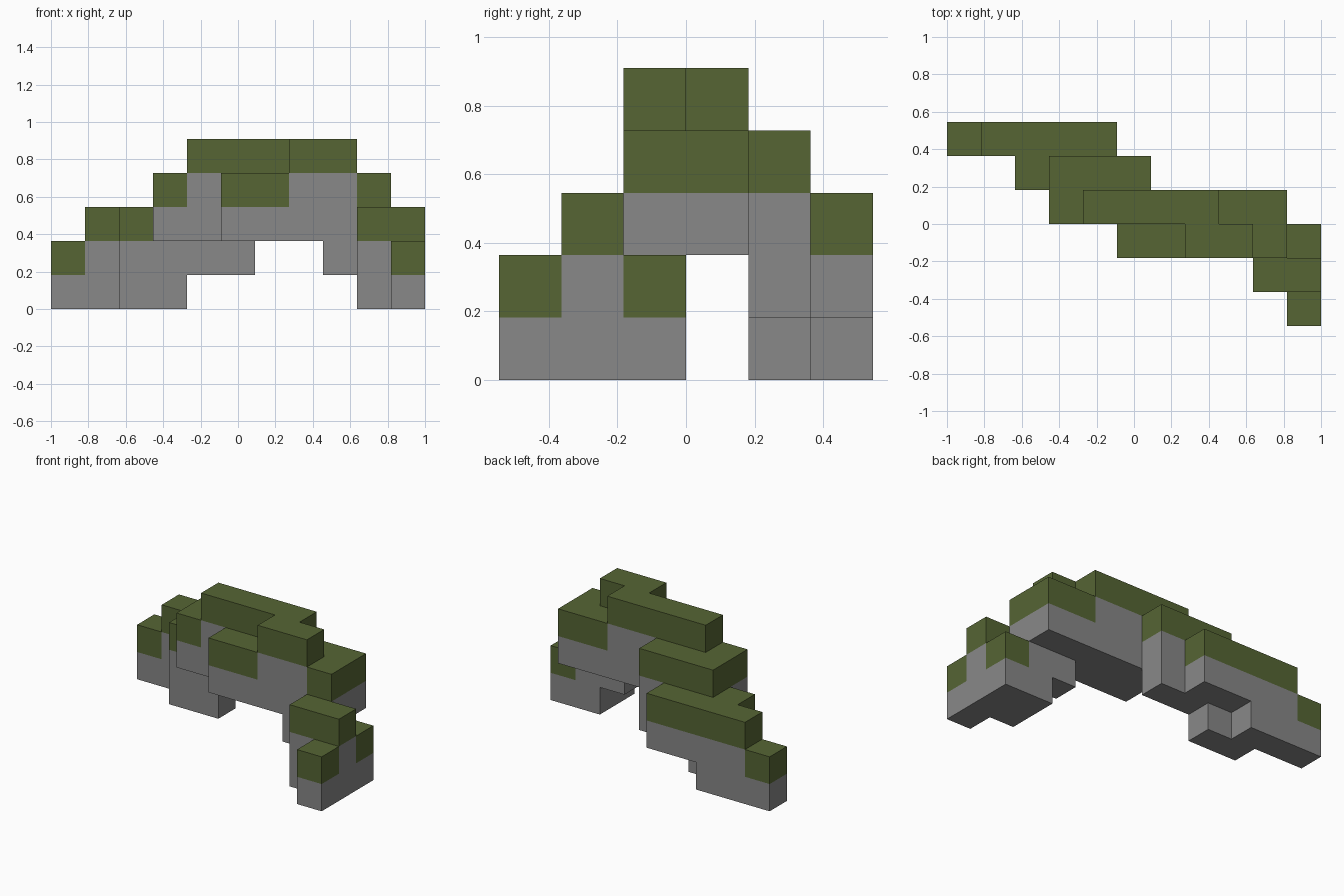
import bpy, bmesh
from mathutils import Vector

if "Cube" in bpy.data.objects:
    bpy.data.objects.remove(bpy.data.objects["Cube"], do_unlink=True)

U = 2 / 11                                   # edge of one block
ORIGIN = Vector((-1, -3 * U, 0))
STEPS = (-1, 1)


def make_material(name, rgb):
    mat = bpy.data.materials.new(name)
    mat.use_nodes = True
    mat.diffuse_color = (*rgb, 1)
    mat.node_tree.nodes["Principled BSDF"].inputs["Base Color"].default_value = (*rgb, 1)
    return mat


STONE = make_material("stone grey", (0.246, 0.246, 0.246))
GRASS = make_material("grass green", (0.092, 0.130, 0.034))

# Each part is made of block runs: row, first x, end x, bottom, top
PARTS = {
    "left_leg": [(0, 10, 11, 0, 2), (1, 9, 11, 0, 3), (2, 9, 10, 0, 4), (2, 10, 11, 0, 2)],
    "front_span": [(2, 5, 7, 2, 4), (2, 7, 8, 2, 5), (2, 8, 9, 1, 5)],
    "back_span": [(3, 3, 4, 2, 4), (3, 4, 8, 2, 5), (3, 8, 10, 2, 4)],
    "right_leg_inner": [(4, 2, 3, 0, 3), (4, 3, 4, 0, 4), (4, 4, 6, 1, 4)],
    "right_leg_outer": [(5, 0, 1, 0, 2), (5, 1, 3, 0, 3), (5, 3, 5, 1, 3)],
}


def blocks(runs):
    """Map every block to its material slot: the top block of a column is grass."""
    return {(x, row, z): int(z == top - 1)
            for row, start, end, bottom, top in runs
            for x in range(start, end) for z in range(bottom, top)}


SOLID = {cell for runs in PARTS.values() for cell in blocks(runs)}


def build(name, runs):
    bm = bmesh.new()
    for cell, slot in blocks(runs).items():
        centre = Vector(cell) + Vector((0.5, 0.5, 0.5))
        for axis in range(3):
            for step in STEPS:
                normal = Vector((0, 0, 0))
                normal[axis] = step
                if tuple(int(a + b) for a, b in zip(cell, normal)) in SOLID:
                    continue                 # only outer faces are kept
                side = Vector((0, 0, 0))
                side[(axis + 1) % 3] = 0.5
                up = normal.cross(side)
                mid = centre + normal / 2
                corners = (mid - side - up, mid + side - up, mid + side + up, mid - side + up)
                face = bm.faces.new([bm.verts.new(ORIGIN + c * U) for c in corners])
                face.material_index = slot
    # Join blocks into broad flat faces, keeping the colour border
    bmesh.ops.remove_doubles(bm, verts=bm.verts, dist=0.001)
    bmesh.ops.dissolve_limit(bm, angle_limit=0.01, verts=bm.verts, edges=bm.edges,
                             delimit={'MATERIAL'})
    mesh = bpy.data.meshes.new(name)
    bm.to_mesh(mesh)
    bm.free()
    mesh.materials.append(STONE)
    mesh.materials.append(GRASS)
    bpy.context.collection.objects.link(bpy.data.objects.new(name, mesh))


for part, runs in PARTS.items():
    build(part, runs)
